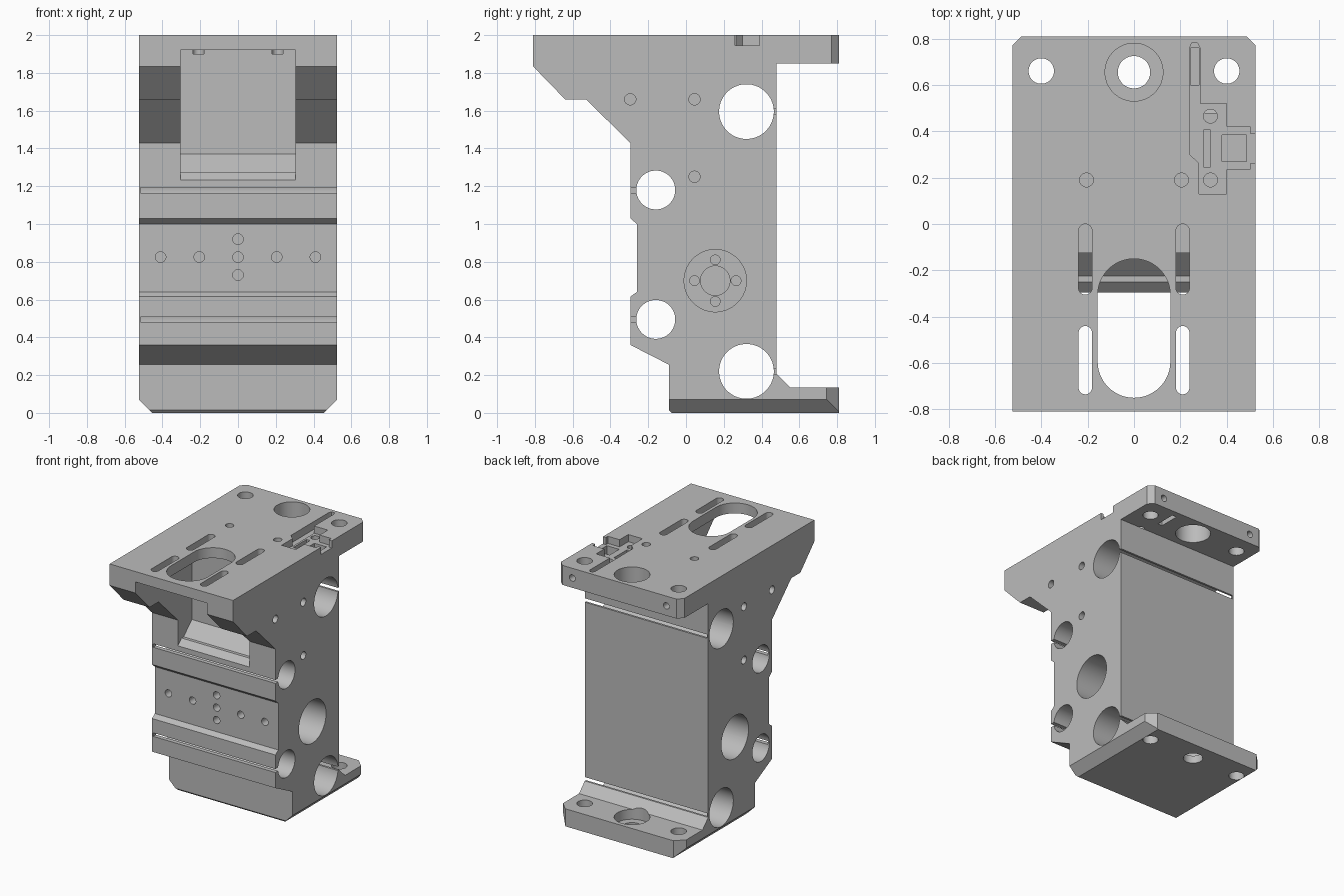
import bpy, bmesh, math

cube = bpy.data.objects.get("Cube")
if cube:
    bpy.data.objects.remove(cube, do_unlink=True)

metal = bpy.data.materials.new("grey_metal")
metal.use_nodes = True
GREY = (0.5, 0.5, 0.5, 1)
metal.diffuse_color = GREY
metal.node_tree.nodes["Principled BSDF"].inputs["Base Color"].default_value = GREY

W = 0.525  # half width


def prism(name, points, axis, lo, hi):
    """Extrude a 2D outline along an axis; x uses (y,z), y uses (x,z), z uses (x,y)."""
    place = {"x": lambda a, b, t: (t, a, b),
             "y": lambda a, b, t: (a, t, b),
             "z": lambda a, b, t: (a, b, t)}[axis]
    bm = bmesh.new()
    low = [bm.verts.new(place(a, b, lo)) for a, b in points]
    high = [bm.verts.new(place(a, b, hi)) for a, b in points]
    bm.faces.new(low)
    bm.faces.new(high)
    n = len(points)
    for i in range(n):
        j = (i + 1) % n
        bm.faces.new((low[i], low[j], high[j], high[i]))
    bmesh.ops.recalc_face_normals(bm, faces=bm.faces)
    mesh = bpy.data.meshes.new(name)
    bm.to_mesh(mesh)
    bm.free()
    obj = bpy.data.objects.new(name, mesh)
    mesh.materials.append(metal)
    bpy.context.collection.objects.link(obj)
    return obj


# Main body from its side profile
body = prism("bracket_body", [
    (-0.81, 2), (0.81, 2), (0.81, 1.85), (0.48, 1.85), (0.48, 0.205),
    (0.55, 0.135), (0.81, 0.135), (0.81, 0), (-0.075, 0), (-0.09, 0.015),
    (-0.09, 0.255), (-0.295, 0.36), (-0.295, 0.615), (-0.26, 0.64),
    (-0.26, 1.0), (-0.295, 1.03), (-0.295, 1.43), (-0.53, 1.66),
    (-0.64, 1.66), (-0.81, 1.835)], "x", -W, W)


def cut(points, axis, lo, hi):
    tool = prism("cutter", points, axis, lo, hi)
    tool.hide_render = True
    mod = body.modifiers.new("cut", "BOOLEAN")
    mod.operation = "DIFFERENCE"
    mod.solver = "EXACT"
    mod.object = tool
    bpy.context.view_layer.objects.active = body
    bpy.ops.object.modifier_apply(modifier=mod.name)
    bpy.data.objects.remove(tool, do_unlink=True)


def rect(a0, a1, b0, b1):
    return [(a0, b0), (a1, b0), (a1, b1), (a0, b1)]


def circle(a, b, r, n=32):
    return [(a + r * math.cos(math.tau * (i + 0.5) / n),
             b + r * math.sin(math.tau * (i + 0.5) / n)) for i in range(n)]


def slot(a, b0, b1, r, n=16):
    """Round-ended slot running along the second coordinate."""
    ends = [(b1 - r, 0), (b0 + r, math.pi)]
    return [(a + r * math.cos(s + math.pi * i / n), c + r * math.sin(s + math.pi * i / n))
            for c, s in ends for i in range(n + 1)]


# Front pocket with stepped sloping floor
cut([(-0.9, 1.92), (-0.125, 1.92), (-0.125, 1.37), (-0.225, 1.275),
     (-0.25, 1.275), (-0.345, 1.185), (-0.9, 1.185)], "x", -0.305, 0.305)

# Clamping bores through the width, with their slits
for z in (1.595, 0.22):
    cut(circle(0.32, z, 0.145, 48), "x", -1, 1)
    cut(rect(0.44, 0.55, z - 0.015, z + 0.015), "x", -0.515, 1)
for z in (1.18, 0.495):
    cut(circle(-0.16, z, 0.103, 48), "x", -1, 1)
    cut(rect(-0.35, -0.24, z - 0.015, z + 0.012), "x", -0.515, 1)

# Long chamfers, corner chamfers, bearing recesses and side screw holes
for s in (-1, 1):
    cut([(s * 0.435, -0.02), (s * 0.555, 0.1), (s * 0.6, -0.02)], "y", -0.3, 1)
    for c, lo, hi in ((0.04, 1.7, 2.1), (0.065, -0.1, 0.5)):
        cut([(s * (W - c - 0.02), 0.83), (s * (W + 0.02), 0.79 - c), (s * 0.6, 0.9)],
            "z", lo, hi)
    cut(circle(0.155, 0.7, 0.165, 48), "x", s * 0.25, s)
    cut(circle(0.155, 0.7, 0.078), "x", s * 0.1, s * 0.4)
    for k in range(4):
        t = k * math.pi / 2
        cut(circle(0.155 + 0.11 * math.cos(t), 0.7 + 0.11 * math.sin(t), 0.026, 16),
            "x", s * 0.15, s * 0.4)
    for y, z in ((-0.295, 1.66), (0.045, 1.66), (0.045, 1.25)):
        cut(circle(y, z, 0.03, 20), "x", s * 0.38, s)
    # Plate slots and mounting holes
    cut(slot(s * 0.21, -0.305, 0, 0.029), "z", 1.9, 2.2)
    cut(slot(s * 0.21, -0.735, -0.44, 0.029), "z", 1.6, 2.2)
    cut(circle(s * 0.4, 0.66, 0.055), "z", -1, 3)
    cut(circle(s * 0.205, 0.19, 0.03, 20), "z", 1.85, 2.2)
    cut(circle(s * 0.4, 1.925, 0.025, 20), "y", 0.7, 1)

# Front tapped holes
for x, z in ((0, 0.92), (0, 0.825), (0, 0.73), (-0.41, 0.825), (-0.205, 0.825),
             (0.205, 0.825), (0.41, 0.825)):
    cut(circle(x, z, 0.028, 20), "y", -0.5, -0.12)

# Large top opening and rear centre bores
cut(slot(0, -0.75, -0.15, 0.157, 24), "z", 1.6, 2.2)
cut(circle(0, 0.655, 0.125, 40), "z", 0.06, 3)
cut(circle(0, 0.655, 0.07), "z", -1, 0.1)

# Sensor pocket, cable groove and fixing holes in the top
cut([(0.28, 0.13), (0.4, 0.13), (0.4, 0.235), (0.5, 0.235), (0.5, 0.26),
     (0.6, 0.26), (0.6, 0.39), (0.5, 0.39), (0.5, 0.42), (0.4, 0.42),
     (0.4, 0.52), (0.28, 0.52)], "z", 1.945, 2.2)
cut([(0.24, 0.3), (0.284, 0.26), (0.284, 0.76), (0.275, 0.78),
     (0.249, 0.78), (0.24, 0.76)], "z", 1.94, 2.2)
cut(rect(0.243, 0.281, 0.6, 0.76), "z", 1.7, 2.2)
cut(rect(0.38, 0.485, 0.27, 0.385), "z", 1.88, 2.2)
cut(rect(0.3, 0.33, 0.245, 0.405), "z", 1.9, 2.2)
for y in (0.19, 0.465):
    cut(circle(0.33, y, 0.03, 20), "z", 1.85, 2.2)

# Smooth bores, keep edges sharp
bpy.ops.object.select_all(action="DESELECT")
body.select_set(True)
bpy.context.view_layer.objects.active = body
bpy.ops.object.shade_smooth_by_angle(angle=math.radians(30))
